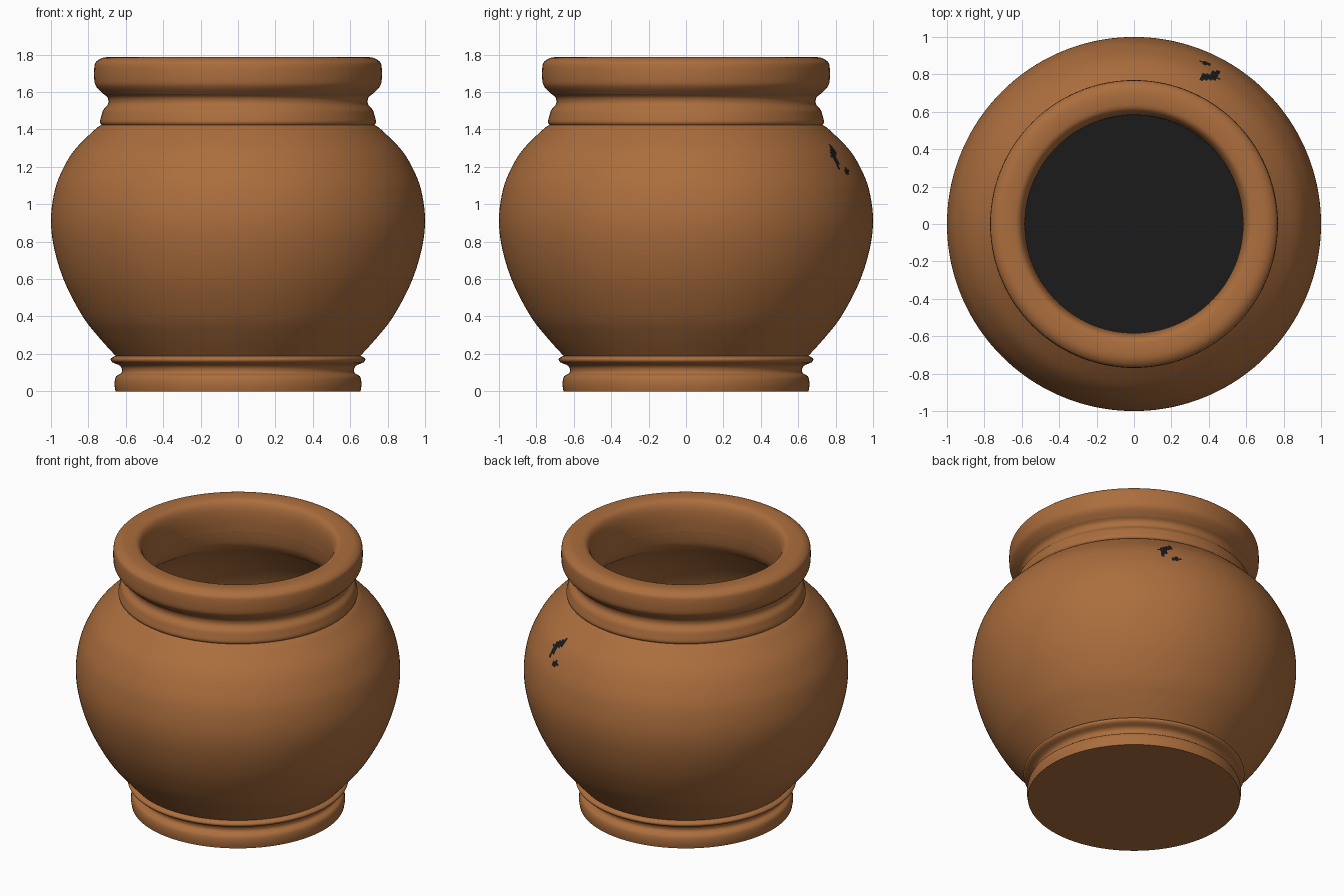
import bpy, bmesh, math
from mathutils import Vector

cube = bpy.data.objects.get("Cube")
if cube:
    bpy.data.objects.remove(cube, do_unlink=True)


def make_material(name, color):
    mat = bpy.data.materials.new(name)
    mat.use_nodes = True
    mat.diffuse_color = color
    mat.node_tree.nodes["Principled BSDF"].inputs["Base Color"].default_value = color
    return mat


clay = make_material("brown clay", (0.41, 0.155, 0.047, 1))
soot = make_material("black soot", (0.011, 0.011, 0.011, 1))


def smooth_profile(points, steps):
    """Catmull-Rom curve through (radius, height) points."""
    pts = [Vector(p) for p in points]
    pts = [pts[0]] + pts + [pts[-1]]
    out = []
    for a, b, c, d in zip(pts, pts[1:], pts[2:], pts[3:]):
        for i in range(steps):
            t = i / steps
            out.append(0.5 * (2 * b + (c - a) * t + (2 * a - 5 * b + 4 * c - d) * t ** 2
                              + (3 * b - a - 3 * c + d) * t ** 3))
    return out + [pts[-1]]


def lathe(name, profile, segments=112, cap_start=False, cap_end=False):
    """Revolve a profile around the z axis, with optional flat end discs."""
    bm = bmesh.new()
    rings = []
    for r, z in profile:
        rings.append([bm.verts.new((r * math.cos(math.tau * i / segments),
                                    r * math.sin(math.tau * i / segments), z))
                      for i in range(segments)])
    for low, high in zip(rings, rings[1:]):
        for i in range(segments):
            j = (i + 1) % segments
            bm.faces.new((low[i], low[j], high[j], high[i]))
    if cap_start:
        bm.faces.new(rings[0][::-1])
    if cap_end:
        bm.faces.new(rings[-1])
    mesh = bpy.data.meshes.new(name)
    bm.to_mesh(mesh)
    bm.free()
    obj = bpy.data.objects.new(name, mesh)
    bpy.context.collection.objects.link(obj)
    mesh.materials.append(clay)
    mesh.materials.append(soot)
    bpy.ops.object.select_all(action="DESELECT")
    obj.select_set(True)
    bpy.context.view_layer.objects.active = obj
    bpy.ops.object.shade_smooth_by_angle(angle=math.radians(40))
    return obj


def blacken(obj, rule):
    """Give the soot material to faces whose centre meets the rule."""
    for face in obj.data.polygons:
        if rule(face.center):
            face.material_index = 1


# Foot: base ring, groove and upper bead
foot = [(0.655, 0), (0.66, 0.04), (0.652, 0.08), (0.622, 0.1), (0.628, 0.135),
        (0.672, 0.155), (0.68, 0.175), (0.655, 0.19)]
lathe("foot", smooth_profile(foot, 3), cap_start=True)

# Round belly
belly = [(0.655, 0.19), (0.745, 0.29), (0.83, 0.4), (0.925, 0.58), (0.982, 0.76),
         (1.0, 0.92), (0.978, 1.08), (0.93, 1.2), (0.87, 1.295), (0.77, 1.395), (0.73, 1.425)]
body = lathe("belly", smooth_profile(belly, 8), segments=280)

# Small soot marks on the back shoulder: centre x, centre y, half sizes
for x, y, half_x, half_y in ((0.405, 0.787, 0.048, 0.016), (0.435, 0.805, 0.018, 0.012),
                             (0.38, 0.86, 0.022, 0.012)):
    blacken(body, lambda c: c.z > 1.1 and abs(c.x - x) < half_x and abs(c.y - y) < half_y)

# Neck collar
neck = [(0.73, 1.425), (0.738, 1.44), (0.73, 1.475), (0.72, 1.505), (0.695, 1.535),
        (0.697, 1.57), (0.72, 1.59)]
lathe("neck", smooth_profile(neck, 3))

# Rolled rim, turning over into the mouth
rim = [(0.72, 1.59), (0.755, 1.625), (0.768, 1.66), (0.768, 1.735), (0.755, 1.765),
       (0.715, 1.785), (0.65, 1.785), (0.612, 1.772), (0.59, 1.73), (0.582, 1.66), (0.585, 1.58)]
lathe("rim", smooth_profile(rim, 4))

# Hollow inside, blackened towards the floor
inside = [(0.585, 1.58), (0.61, 1.46), (0.7, 1.38), (0.82, 1.25), (0.91, 1.08),
          (0.935, 0.92), (0.9, 0.7), (0.82, 0.5), (0.7, 0.3), (0.585, 0.15)]
blacken(lathe("inner_wall", smooth_profile(inside, 3)), lambda c: c.z < 0.6)
floor = lathe("inner_floor", [(0.6, 0.15), (0.58, 0.15)], cap_end=True)
blacken(floor, lambda c: True)
